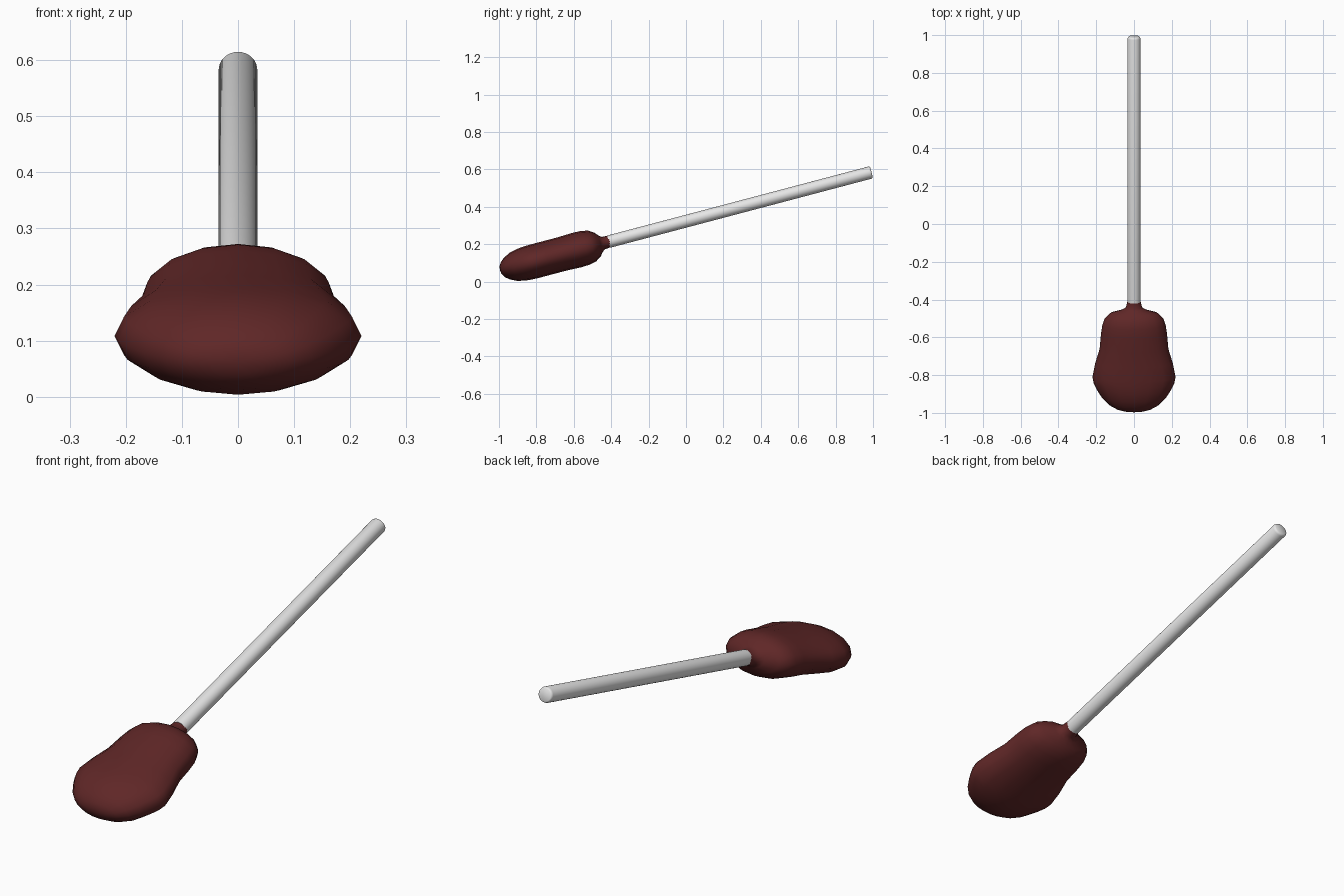
import bpy, bmesh, math
from mathutils import Vector

if "Cube" in bpy.data.objects:
    bpy.data.objects.remove(bpy.data.objects["Cube"])

TILT = math.atan(0.2642)
ORIGIN = Vector((0, -0.995, 0.06))       # tip of the head, on the tool axis
AXIS = Vector((0, math.cos(TILT), math.sin(TILT)))
SIDE = Vector((1, 0, 0))
UP = Vector((0, -math.sin(TILT), math.cos(TILT)))


def material(name, rgb):
    m = bpy.data.materials.new(name)
    m.diffuse_color = (*rgb, 1)
    m.use_nodes = True
    m.node_tree.nodes["Principled BSDF"].inputs["Base Color"].default_value = m.diffuse_color
    return m


def loft(name, sections, segments, mat, angle):
    """Elliptical rings (distance, half width, half height) along the axis."""
    bm = bmesh.new()
    rings = []
    for s, w, h in sections:
        c = ORIGIN + AXIS * s
        if w == 0:
            rings.append([bm.verts.new(c)])
            continue
        rings.append([bm.verts.new(c + SIDE * w * math.cos(a) + UP * h * math.sin(a))
                      for a in (2 * math.pi * i / segments for i in range(segments))])
    for r0, r1 in zip(rings, rings[1:]):
        for i in range(segments):
            j = (i + 1) % segments
            if len(r0) == 1:
                bm.faces.new((r0[0], r1[j], r1[i]))
            elif len(r1) == 1:
                bm.faces.new((r0[i], r0[j], r1[0]))
            else:
                bm.faces.new((r0[i], r0[j], r1[j], r1[i]))
    for end in (rings[0], rings[-1]):
        if len(end) > 1:
            bm.faces.new(end)
    bmesh.ops.recalc_face_normals(bm, faces=bm.faces)
    mesh = bpy.data.meshes.new(name)
    bm.to_mesh(mesh)
    bm.free()
    mesh.materials.append(mat)
    ob = bpy.data.objects.new(name, mesh)
    bpy.context.collection.objects.link(ob)
    bpy.ops.object.select_all(action='DESELECT')
    ob.select_set(True)
    bpy.context.view_layer.objects.active = ob
    bpy.ops.object.shade_smooth_by_angle(angle=math.radians(angle))
    return ob


dark_red = material("dark red", (0.115, 0.02, 0.02))
pale_grey = material("pale grey", (0.8, 0.8, 0.8))

# Flattened, waisted head with a short neck
head = [(0, 0, 0), (0.004, 0.05, 0.022), (0.015, 0.092, 0.040), (0.038, 0.132, 0.060),
        (0.075, 0.168, 0.078), (0.12, 0.196, 0.088), (0.155, 0.213, 0.091),
        (0.19, 0.22, 0.092), (0.265, 0.206, 0.092), (0.345, 0.182, 0.092),
        (0.425, 0.175, 0.095), (0.475, 0.168, 0.093), (0.51, 0.156, 0.085),
        (0.54, 0.127, 0.066), (0.557, 0.066, 0.045), (0.572, 0.043, 0.034),
        (0.60, 0.036, 0.032), (0.62, 0.033, 0.031)]
loft("head", head, 16, dark_red, 80)

# Long round handle with a slightly softened end
handle = [(0.602, 0.0345, 0.0335), (2.045, 0.0345, 0.0335),
          (2.052, 0.032, 0.031), (2.055, 0.028, 0.027)]
loft("handle", handle, 32, pale_grey, 60)
